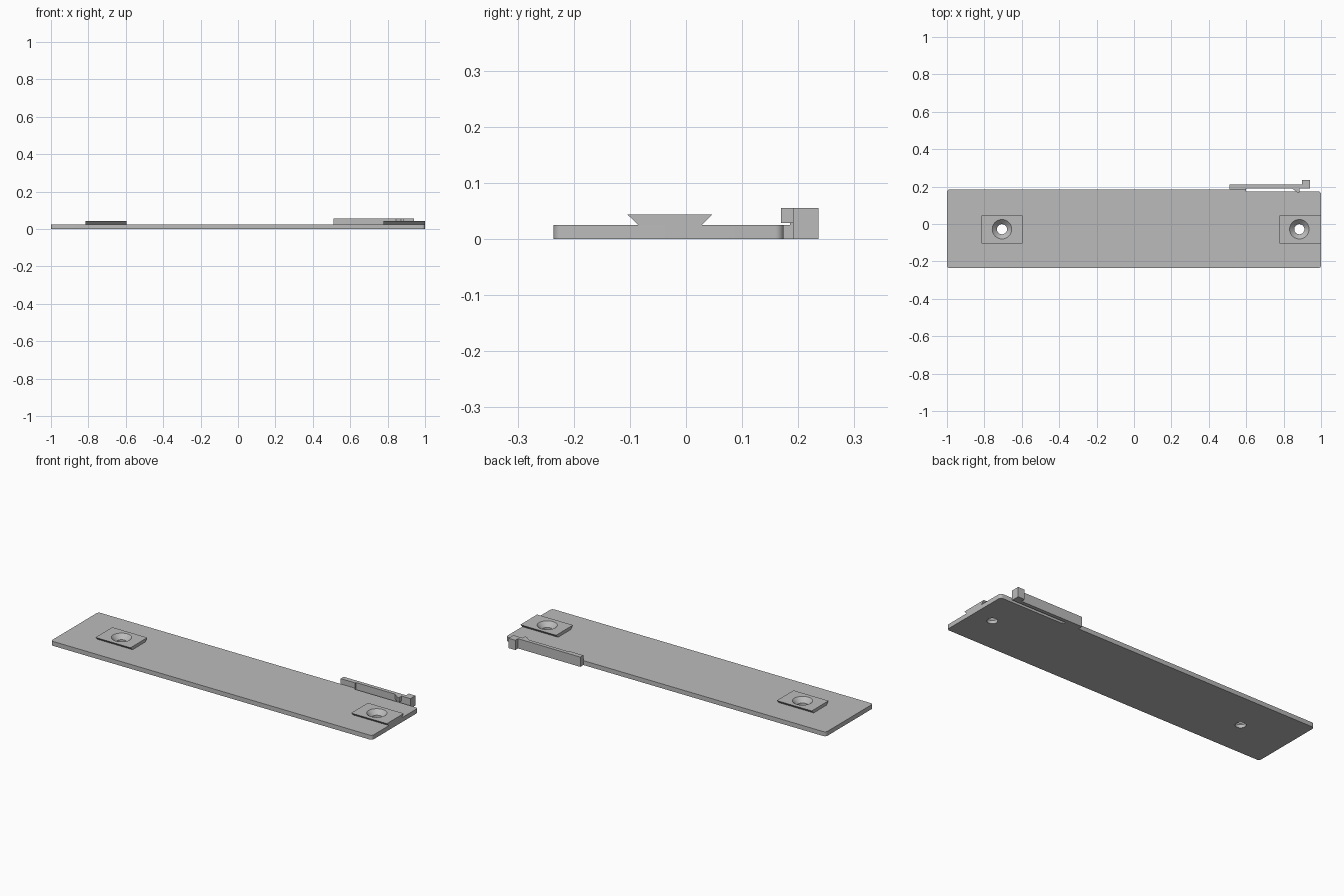
import bpy, bmesh, math

if "Cube" in bpy.data.objects:
    bpy.data.objects.remove(bpy.data.objects["Cube"], do_unlink=True)

GREY = (0.5, 0.5, 0.5, 1)
grey = bpy.data.materials.new("plain grey")
grey.use_nodes = True
grey.diffuse_color = GREY
grey.node_tree.nodes["Principled BSDF"].inputs["Base Color"].default_value = GREY

PLATE_TOP = 0.025
PAD_TOP = 0.043
LATCH_TOP = 0.055
HOLE_Y = -0.028
HOLES = {"left": 0.884, "right": -0.706}


def finish(name, bm):
    bmesh.ops.recalc_face_normals(bm, faces=bm.faces)
    mesh = bpy.data.meshes.new(name)
    bm.to_mesh(mesh)
    bm.free()
    mesh.materials.append(grey)
    obj = bpy.data.objects.new(name, mesh)
    bpy.context.collection.objects.link(obj)
    return obj


def prism(name, points, offset, rounded=()):
    """Extrude a closed 3D outline by an offset; round the listed corners."""
    bm = bmesh.new()
    start = [bm.verts.new(p) for p in points]
    face = bm.faces.new(start)
    made = bmesh.ops.extrude_face_region(bm, geom=[face], use_keep_orig=True)["geom"]
    moved = [g for g in made if isinstance(g, bmesh.types.BMVert)]
    bmesh.ops.translate(bm, verts=moved, vec=offset)
    corners = [e for i in rounded for e in start[i].link_edges
               if e.other_vert(start[i]) in moved]
    if corners:
        bmesh.ops.bevel(bm, geom=corners, offset=0.015, segments=6,
                        profile=0.5, affect='EDGES')
    return finish(name, bm)


def flat_prism(name, outline, low, high, rounded=()):
    return prism(name, [(x, y, low) for x, y in outline], (0, 0, high - low), rounded)


def hole_cutter(x):
    """Straight bore with a countersink, as a stack of rings."""
    bm = bmesh.new()
    rings = []
    for r, z in [(0.027, -0.02), (0.027, 0.018), (0.052, PAD_TOP), (0.052, 0.07)]:
        rings.append([bm.verts.new((x + r * math.cos(a), HOLE_Y + r * math.sin(a), z))
                      for a in [math.tau * i / 40 for i in range(40)]])
    for low, high in zip(rings, rings[1:]):
        for i in range(40):
            j = (i + 1) % 40
            bm.faces.new((low[i], low[j], high[j], high[i]))
    bm.faces.new(rings[0])
    bm.faces.new(rings[-1])
    return finish("hole_cutter", bm)


def select(obj):
    bpy.ops.object.select_all(action='DESELECT')
    obj.select_set(True)
    bpy.context.view_layer.objects.active = obj


def cut(obj, cutter):
    select(obj)
    mod = obj.modifiers.new("hole", 'BOOLEAN')
    mod.operation = 'DIFFERENCE'
    mod.solver = 'EXACT'
    mod.object = cutter
    bpy.ops.object.modifier_apply(modifier=mod.name)


# Base plate, stepped back beside the latch arm
plate = flat_prism("base_plate",
                   [(-1, -0.236), (1, -0.236), (1, 0.174), (0.6, 0.174),
                    (0.6, 0.185), (-1, 0.185)],
                   0, PLATE_TOP, rounded=(0, 1, 2, 5))

# Dovetail pads, countersunk through the plate
pads = []
for side, (x0, x1) in {"left": (0.777, 1.0), "right": (-0.815, -0.597)}.items():
    pad = prism(side + "_dovetail_pad",
                [(x0, -0.085, PLATE_TOP), (x0, 0.028, PLATE_TOP),
                 (x0, 0.046, PAD_TOP), (x0, -0.104, PAD_TOP)],
                (x1 - x0, 0, 0))
    cutter = hole_cutter(HOLES[side])
    cut(plate, cutter)
    cut(pad, cutter)
    bpy.data.objects.remove(cutter, do_unlink=True)
    pads.append(pad)

# Spring latch arm with its finger tab
flat_prism("latch_arm",
           [(0.51, 0.185), (0.6, 0.185), (0.6, 0.191), (0.94, 0.191),
            (0.94, 0.236), (0.898, 0.236), (0.898, 0.212), (0.51, 0.212)],
           0, LATCH_TOP)

# Catch tooth resting just above the plate
flat_prism("latch_tooth",
           [(0.845, 0.191), (0.872, 0.169), (0.885, 0.169), (0.885, 0.191)],
           0.028, LATCH_TOP)

# Smooth round walls, crisp edges
for obj in [plate] + pads:
    select(obj)
    bpy.ops.object.shade_smooth_by_angle(angle=math.radians(25))
